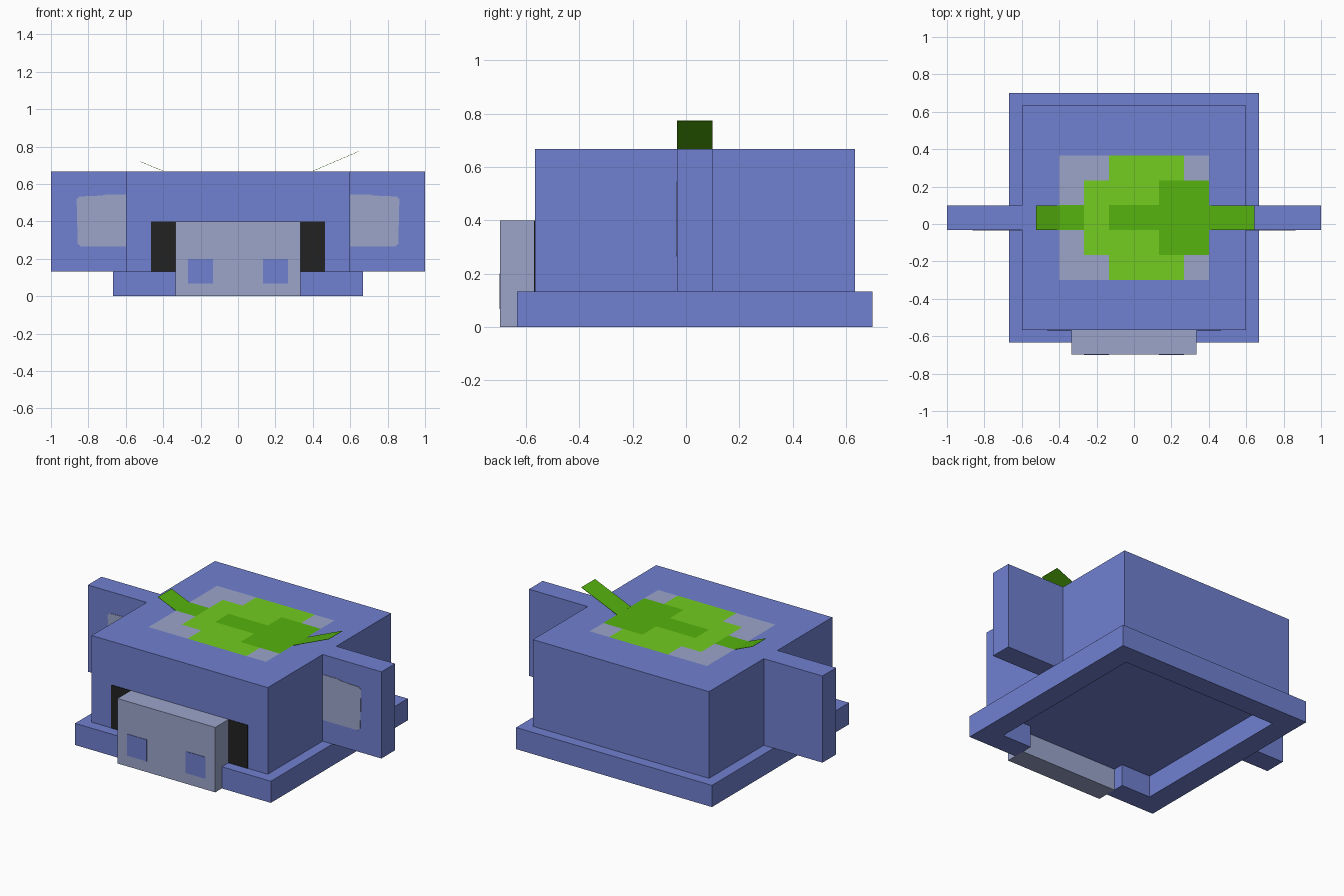
import bpy
import bmesh

cube = bpy.data.objects.get("Cube")
if cube:
    bpy.data.objects.remove(cube, do_unlink=True)


def material(name, rgb):
    """Flat material from sRGB bytes, stored as linear values."""
    lin = [c / 255 / 12.92 if c < 11 else ((c / 255 + 0.055) / 1.055) ** 2.4 for c in rgb]
    m = bpy.data.materials.new(name)
    m.use_nodes = True
    m.diffuse_color = (*lin, 1)
    m.node_tree.nodes["Principled BSDF"].inputs["Base Color"].default_value = (*lin, 1)
    return m


BLUE = material("periwinkle_blue", (112, 128, 208))
GREY = material("pale_blue_grey", (155, 165, 202))
BLACK = material("soft_black", (34, 34, 34))
LIME = material("light_green", (115, 204, 32))
LEAF = material("leaf_green", (86, 179, 14))


def finish(name, bm, *mats):
    me = bpy.data.meshes.new(name)
    bm.to_mesh(me)
    bm.free()
    for m in mats:
        me.materials.append(m)
    ob = bpy.data.objects.new(name, me)
    bpy.context.collection.objects.link(ob)
    return ob


def box(name, lo, hi, mat):
    bm = bmesh.new()
    bmesh.ops.create_cube(bm, size=1)
    for v in bm.verts:
        v.co = [(a + b) / 2 + c * (b - a) for a, b, c in zip(lo, hi, v.co)]
    return finish(name, bm, mat)


def prism(name, points, offset, mat):
    """Extrude a closed outline along the offset vector."""
    bm = bmesh.new()
    face = bm.faces.new([bm.verts.new(p) for p in points])
    new = bmesh.ops.extrude_face_region(bm, geom=[face])["geom"]
    bmesh.ops.translate(bm, vec=offset, verts=[g for g in new if isinstance(g, bmesh.types.BMVert)])
    bmesh.ops.recalc_face_normals(bm, faces=bm.faces)
    return finish(name, bm, mat)


TOP, STEP, T = 0.667, 0.1333, 0.003

# Hollow base frame, open at the front where the muzzle sits
frame = [(0.333, -0.633), (0.667, -0.633), (0.667, 0.7), (-0.667, 0.7),
         (-0.667, -0.633), (-0.333, -0.633), (-0.333, -0.5), (-0.533, -0.5),
         (-0.533, 0.567), (0.533, 0.567), (0.533, -0.5), (0.333, -0.5)]
prism("base_frame", [(x, y, 0) for x, y in frame], (0, 0, STEP), BLUE)

# Head and muzzle
box("head", (-0.6, -0.567, STEP), (0.6, 0.633, TOP), BLUE)
box("muzzle", (-0.333, -0.7 + T, 0), (0.333, -0.567, 0.4), GREY)

# Paired parts: ears with inner patches, eyes and nostrils
ear_patch = [(0.6, 0.265), (0.84, 0.265), (0.857, 0.28), (0.863, 0.52),
             (0.85, 0.533), (0.73, 0.538), (0.70, 0.545), (0.6, 0.545)]
for side, s in (("left", 1), ("right", -1)):
    def pair(name, x0, x1, y0, y1, z0, z1, mat):
        xa, xb = sorted((s * x0, s * x1))
        box(f"{side}_{name}", (xa, y0, z0), (xb, y1, z1), mat)
    pair("ear", 0.6, 1.0, -0.033, 0.1, STEP, TOP, BLUE)
    prism(f"{side}_ear_patch", [(s * x, -0.033, z) for x, z in ear_patch], (0, -T, 0), GREY)
    pair("eye", 0.333, 0.465, -0.567 - T, -0.567, STEP, 0.4, BLACK)
    pair("nostril", 0.133, 0.267, -0.7, -0.7 + T, 0.067, 0.2, BLUE)

# Crown marking: a thin sheet of square cells (g grey, l light green, d leaf green)
pattern = ["gglllg",
           "gllldd",
           "ddddDd".lower().replace("dd", "dl", 1),
           "gllldd",
           "gglllg"]
bm = bmesh.new()
for r, row in enumerate(pattern):
    for c, key in enumerate(row):
        x, y = -0.4 + c * STEP, 0.367 - r * STEP
        f = bm.faces.new([bm.verts.new((px, py, TOP + T)) for px, py in
                          ((x, y - STEP), (x + STEP, y - STEP), (x + STEP, y), (x, y))])
        f.material_index = "gld".index(key)
bmesh.ops.remove_doubles(bm, verts=bm.verts, dist=0.001)
finish("crown_marking", bm, GREY, LIME, LEAF)


# Two leaves tilting up and outward from the crown
def leaf(name, x0, x1, rise):
    z = TOP + T
    prism(name, [(x0, -0.033, z), (x1, -0.033, z + rise), (x1, 0.1, z + rise), (x0, 0.1, z)],
          (0, 0, -0.002), LEAF)


leaf("left_leaf", 0.4, 0.643, 0.104)
leaf("right_leaf", -0.4, -0.523, 0.051)
